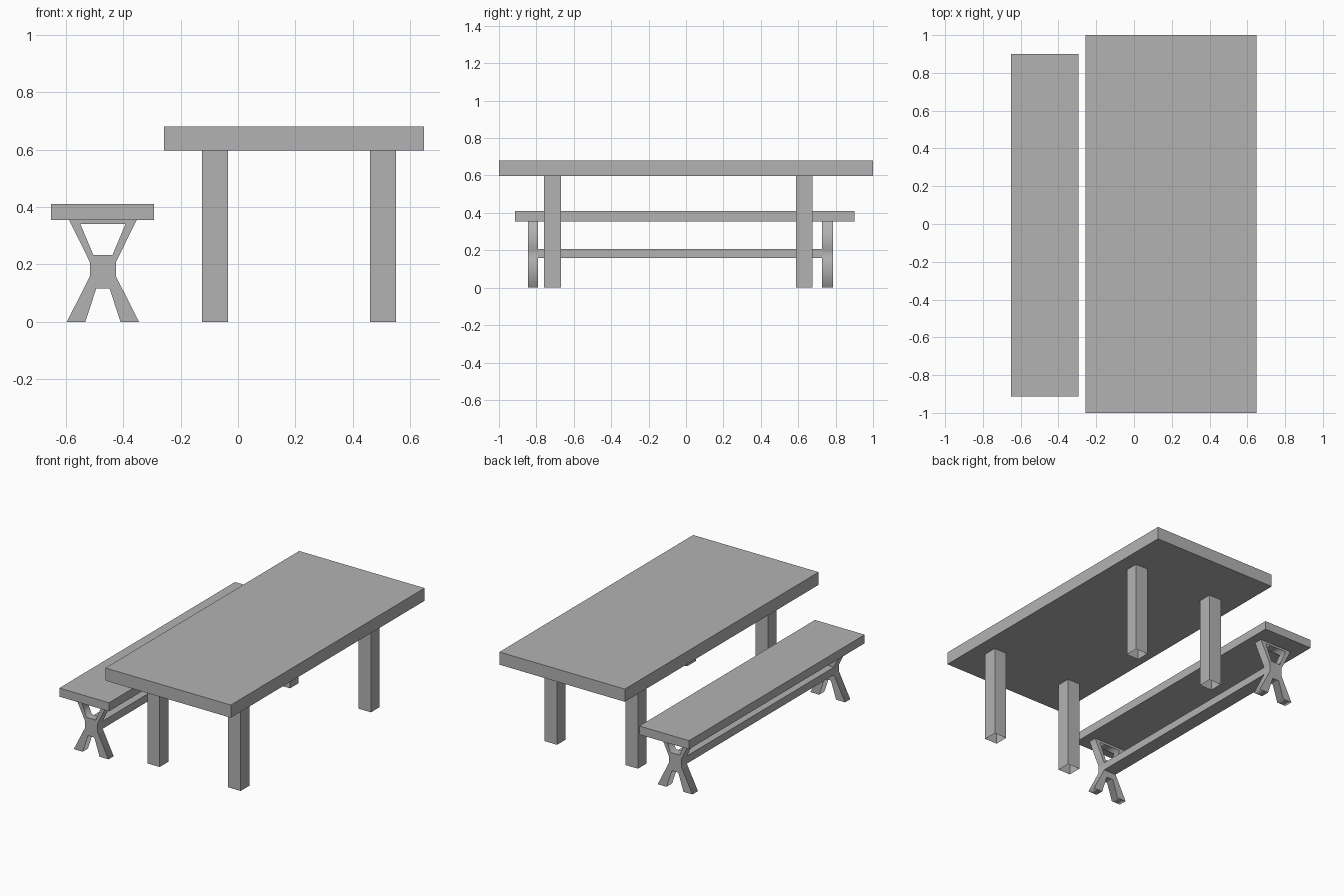
import bpy, bmesh, math

cube = bpy.data.objects.get("Cube")
if cube:
    bpy.data.objects.remove(cube, do_unlink=True)

grey = bpy.data.materials.new("plain_grey")
grey.use_nodes = True
grey.diffuse_color = (0.45, 0.45, 0.45, 1)
grey.node_tree.nodes["Principled BSDF"].inputs["Base Color"].default_value = grey.diffuse_color


def box(name, xs, ys, zs, open_axis=None):
    """Box between limits; the two faces across open_axis are left out."""
    bm = bmesh.new()
    bmesh.ops.create_cube(bm, size=1)
    for v in bm.verts:
        v.co = [lim[0] if c < 0 else lim[1] for c, lim in zip(v.co, (xs, ys, zs))]
    bm.normal_update()
    if open_axis is not None:
        ends = [f for f in bm.faces if abs(f.normal[open_axis]) > 0.9]
        bmesh.ops.delete(bm, geom=ends, context='FACES_ONLY')
    mesh = bpy.data.meshes.new(name)
    bm.to_mesh(mesh)
    bm.free()
    mesh.materials.append(grey)
    obj = bpy.data.objects.new(name, mesh)
    bpy.context.collection.objects.link(obj)
    return obj


def trestle(name, x, ys, half_loops):
    """Mirrored half outlines, filled (inner loop is a hole) and extruded along y."""
    curve = bpy.data.curves.new(name, 'CURVE')
    curve.dimensions = '2D'
    curve.fill_mode = 'BOTH'
    curve.extrude = (ys[1] - ys[0]) / 2
    for half in half_loops:
        loop = half + [(-px, pz) for px, pz in reversed(half)]
        spline = curve.splines.new('POLY')
        spline.points.add(len(loop) - 1)
        for point, (px, pz) in zip(spline.points, loop):
            point.co = (px, pz, 0, 1)
        spline.use_cyclic_u = True
    curve.materials.append(grey)
    obj = bpy.data.objects.new(name, curve)
    bpy.context.collection.objects.link(obj)
    obj.location = (x, sum(ys) / 2, 0)
    obj.rotation_euler.x = math.pi / 2
    bpy.ops.object.select_all(action='DESELECT')
    obj.select_set(True)
    bpy.context.view_layer.objects.active = obj
    bpy.ops.object.convert(target='MESH')


# Table: slab on four hollow square legs
box("table_top", (-0.258, 0.648), (-1, 1), (0.597, 0.68))
for side, xs in (("right", (-0.125, -0.035)), ("left", (0.459, 0.55))):
    for end, ys in (("front", (-0.758, -0.667)), ("back", (0.587, 0.675))):
        box(f"table_leg_{end}_{side}", xs, ys, (0, 0.597), open_axis=2)

# Bench: seat, two crossed trestles and the rail joining their necks
centre, neck = -0.4705, 0.0455
box("bench_seat", (-0.652, -0.293), (-0.913, 0.9), (0.354, 0.41))
outline = [(0.1175, 0.354), (neck, 0.208), (neck, 0.158),
           (0.1255, 0), (0.061, 0), (0.0235, 0.115)]
opening = [(0.0785, 0.34), (0.033, 0.232)]
front_ys, back_ys = (-0.844, -0.79), (0.728, 0.785)
trestle("bench_trestle_front", centre, front_ys, (outline, opening))
trestle("bench_trestle_back", centre, back_ys, (outline, opening))
box("bench_rail", (centre - neck, centre + neck), (front_ys[1], back_ys[0]),
    (0.158, 0.208), open_axis=1)
